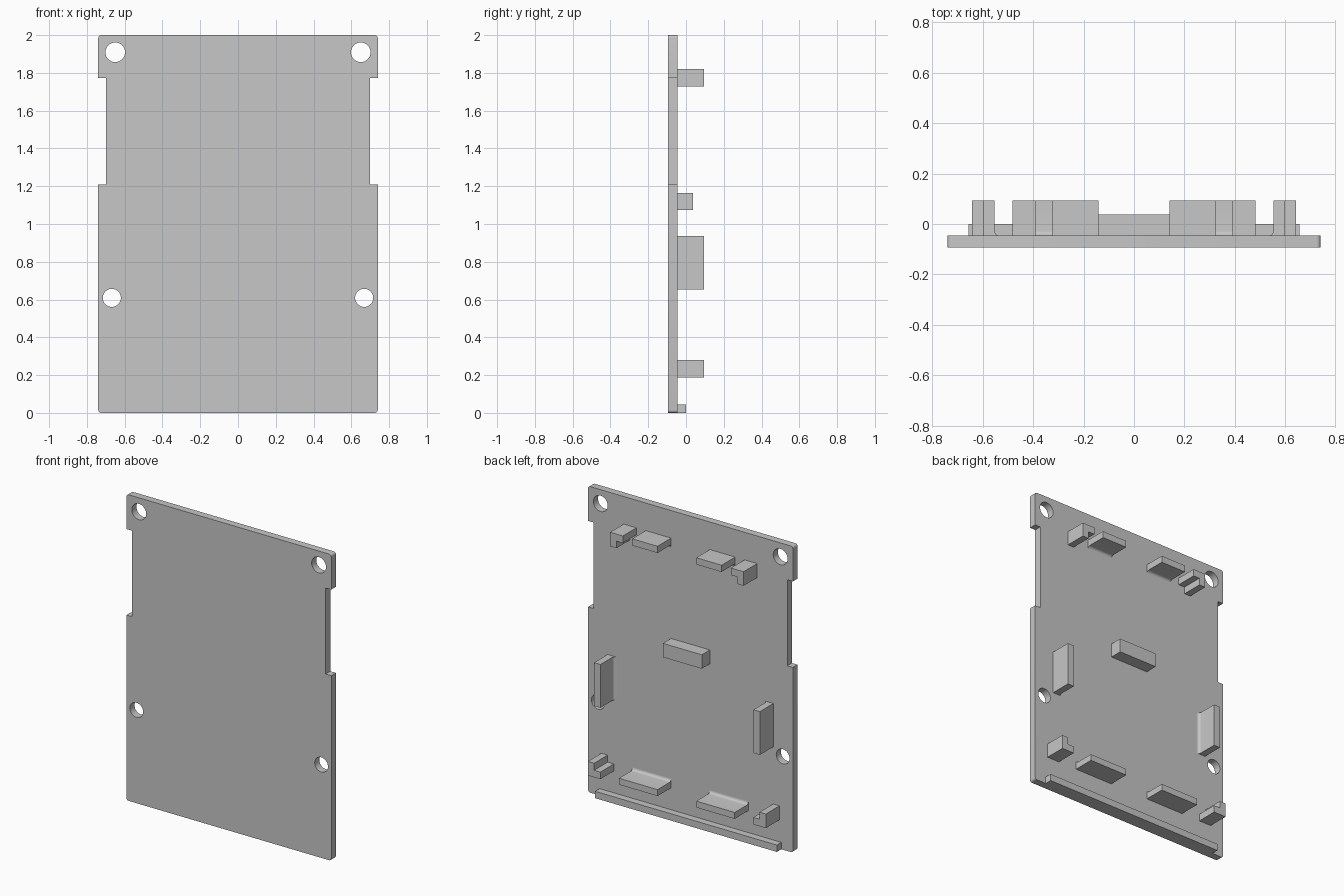
import bpy, bmesh
from math import sin, cos, pi, radians

if "Cube" in bpy.data.objects:
    bpy.data.objects.remove(bpy.data.objects["Cube"])

grey = bpy.data.materials.new("light grey")
grey.use_nodes = True
colour = (0.57, 0.57, 0.57, 1)
grey.diffuse_color = colour
grey.node_tree.nodes["Principled BSDF"].inputs["Base Color"].default_value = colour

FRONT, FACE, TIP = -0.094, -0.046, 0.094   # depth of plate front, plate back, lug tips


def arc(cx, cy, r, start, end, steps):
    angles = [radians(start + (end - start) * i / steps) for i in range(steps + 1)]
    return [(cx + r * cos(a), cy + r * sin(a)) for a in angles]


def prism(name, loops, low, high, place):
    """Fill closed loops (outline, then holes) and extrude from low to high."""
    bm = bmesh.new()
    for loop in loops:
        verts = [bm.verts.new(place(u, v, low)) for u, v in loop]
        for i, vert in enumerate(verts):
            bm.edges.new((vert, verts[i - 1]))
    if len(loops) == 1:
        bm.faces.new(bm.verts[:])
    else:
        bmesh.ops.triangle_fill(bm, edges=bm.edges[:], use_beauty=True)
    ext = bmesh.ops.extrude_face_region(bm, geom=bm.faces[:], use_keep_orig=True)
    moved = [g for g in ext["geom"] if isinstance(g, bmesh.types.BMVert)]
    shift = [b - a for a, b in zip(place(0, 0, low), place(0, 0, high))]
    bmesh.ops.translate(bm, verts=moved, vec=shift)
    bmesh.ops.recalc_face_normals(bm, faces=bm.faces[:])
    mesh = bpy.data.meshes.new(name)
    bm.to_mesh(mesh)
    bm.free()
    mesh.materials.append(grey)
    obj = bpy.data.objects.new(name, mesh)
    bpy.context.collection.objects.link(obj)
    bpy.ops.object.select_all(action="DESELECT")
    obj.select_set(True)
    bpy.context.view_layer.objects.active = obj
    bpy.ops.object.shade_smooth_by_angle(angle=radians(35))


def along_y(u, v, w):
    return (u, w, v)


def block(name, x0, x1, z0, z1, tip):
    prism(name, [[(x0, z0), (x1, z0), (x1, z1), (x0, z1)]], FACE, tip, along_y)


def filleted(base, far, r=0.018):
    """Lug section: straight on the far side, rounded into the plate at base."""
    s = 1 if base > far else -1
    curve = [(base + s * r - s * r * sin(a), FACE + r - r * cos(a))
             for a in [i * pi / 12 for i in range(7)]]
    return [(far, FACE)] + curve + [(base, TIP), (far, TIP)]


# Plate with rounded corners, side notches and four holes
W, N, R, H = 0.74, 0.70, 0.015, 2.0
half = arc(W - R, R, R, -90, 0, 4)
half += [(W, 1.21), (N, 1.21), (N, 1.772), (W, 1.772)]
half += arc(W - R, H - R, R, 0, 90, 4)
outline = half + [(-x, z) for x, z in reversed(half)]
holes = [arc(s * x, z, r, 0, 348.75, 31)
         for x, z, r in ((0.65, 1.909, 0.052), (0.668, 0.609, 0.048)) for s in (1, -1)]
prism("plate", [outline] + holes, FRONT, FACE, along_y)

# Bottom rail and central rest
block("bottom_rail", -0.657, 0.657, 0.0, 0.045, 0.0)
block("central_rest", -0.14, 0.14, 1.073, 1.164, 0.037)

# Paired lugs on the back
for side, s in (("left", 1), ("right", -1)):
    def across(u, v, w, s=s):
        return (s * w, v, u)

    def upright(u, v, w, s=s):
        return (s * u, v, w)

    def corner(u, v, w, s=s):
        return (s * u, w, v)

    prism(side + "_upper_lug", [filleted(1.776, 1.82)], 0.14, 0.323, across)
    prism(side + "_lower_lug", [filleted(0.23, 0.188)], 0.14, 0.418, across)
    prism(side + "_side_lug", [filleted(0.553, 0.599)], 0.654, 0.937, upright)

    # L-shaped corner stops
    for name, x0, x1, z_in, z_out in (("upper", 0.391, 0.482, 1.728, 1.82),
                                      ("lower", 0.553, 0.643, 0.28, 0.188)):
        xm, zm = (x0 + x1) / 2, (z_in + z_out) / 2
        ell = [(x0, z_out), (x1, z_out), (x1, z_in), (xm, z_in), (xm, zm), (x0, zm)]
        prism(side + "_" + name + "_corner_stop", [ell], FACE, TIP, corner)
